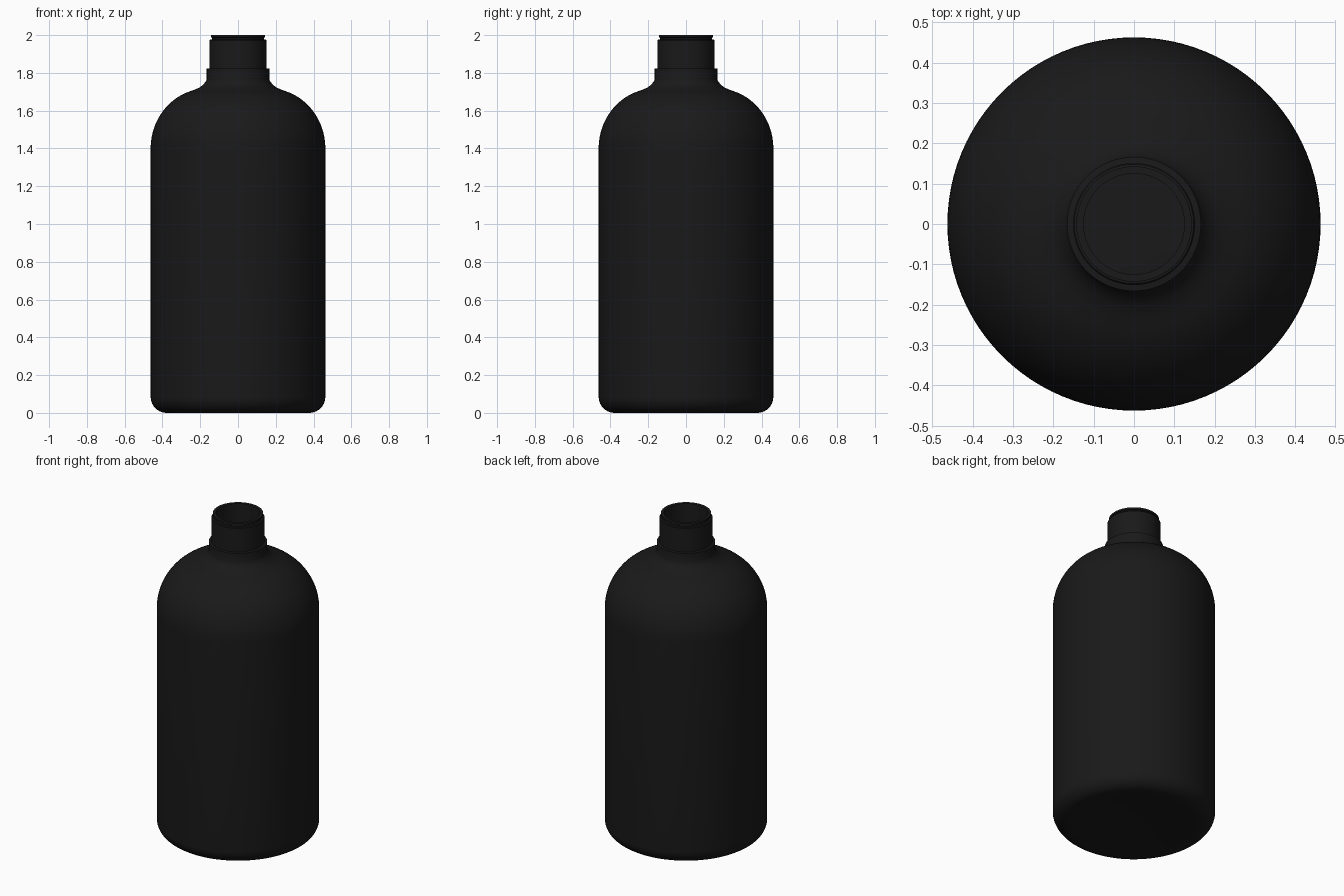
import bpy, bmesh, math

if "Cube" in bpy.data.objects:
    bpy.data.objects.remove(bpy.data.objects["Cube"])

SEG = 96

def arc(cx, cz, rx, rz, a0, a1, n):
    """Points (radius, height) on an elliptical arc, angles in degrees."""
    pts = []
    for i in range(n + 1):
        a = math.radians(a0 + (a1 - a0) * i / n)
        pts.append((cx + rx * math.cos(a), cz + rz * math.sin(a)))
    return pts

def lathe(name, profile, color):
    """Spin a profile round z; points on the axis become poles."""
    bm = bmesh.new()
    rings = []
    for r, z in profile:
        if r < 1e-6:
            rings.append([bm.verts.new((0, 0, z))] * SEG)
        else:
            rings.append([bm.verts.new((r * math.cos(2 * math.pi * i / SEG),
                                        r * math.sin(2 * math.pi * i / SEG), z))
                          for i in range(SEG)])
    for a, b in zip(rings, rings[1:]):
        for i in range(SEG):
            j = (i + 1) % SEG
            bm.faces.new(list(dict.fromkeys((a[i], a[j], b[j], b[i]))))
    bmesh.ops.recalc_face_normals(bm, faces=bm.faces)
    mesh = bpy.data.meshes.new(name)
    bm.to_mesh(mesh)
    bm.free()
    obj = bpy.data.objects.new(name, mesh)
    bpy.context.collection.objects.link(obj)
    mat = bpy.data.materials.new(name + "_black")
    mat.diffuse_color = color
    mat.use_nodes = True
    mat.node_tree.nodes["Principled BSDF"].inputs["Base Color"].default_value = mat.diffuse_color
    mesh.materials.append(mat)
    bpy.ops.object.select_all(action='DESELECT')
    obj.select_set(True)
    bpy.context.view_layer.objects.active = obj
    bpy.ops.object.shade_smooth_by_angle(angle=math.radians(35))
    return obj

R = 0.4625

# Slightly dished base and rounded bottom edge
outer = [(0, 0.025), (0.15, 0.022), (0.25, 0.015), (0.32, 0.004), (0.35, 0.0)]
outer += arc(R - 0.085, 0.085, 0.085, 0.085, -90, 0, 10)
# Domed shoulder
outer += arc(0.1625, 1.40, 0.30, 0.318, 0, 69, 18)
# Concave sweep up into the neck
outer += [(0.235, 1.709), (0.205, 1.722), (0.185, 1.737), (0.172, 1.753), (0.166, 1.765)]
# Neck collar, straight finish, groove and lip
outer += [(0.166, 1.822), (0.151, 1.824), (0.151, 1.972),
          (0.148, 1.976), (0.138, 1.978), (0.138, 1.986),
          (0.143, 1.989), (0.143, 2.0), (0.125, 2.0)]
# Inner wall, from mouth down to the inside floor
inner = [(0.125, 1.75), (0.14, 1.73), (0.20, 1.69)]
inner += arc(0.15, 1.39, 0.29, 0.30, 75, 0, 12)
inner += arc(R - 0.1, 0.10, 0.0775, 0.0775, 0, -90, 6)
inner += [(0.25, 0.035), (0, 0.045)]

lathe("bottle", outer + inner, (0.01, 0.01, 0.01, 1))
